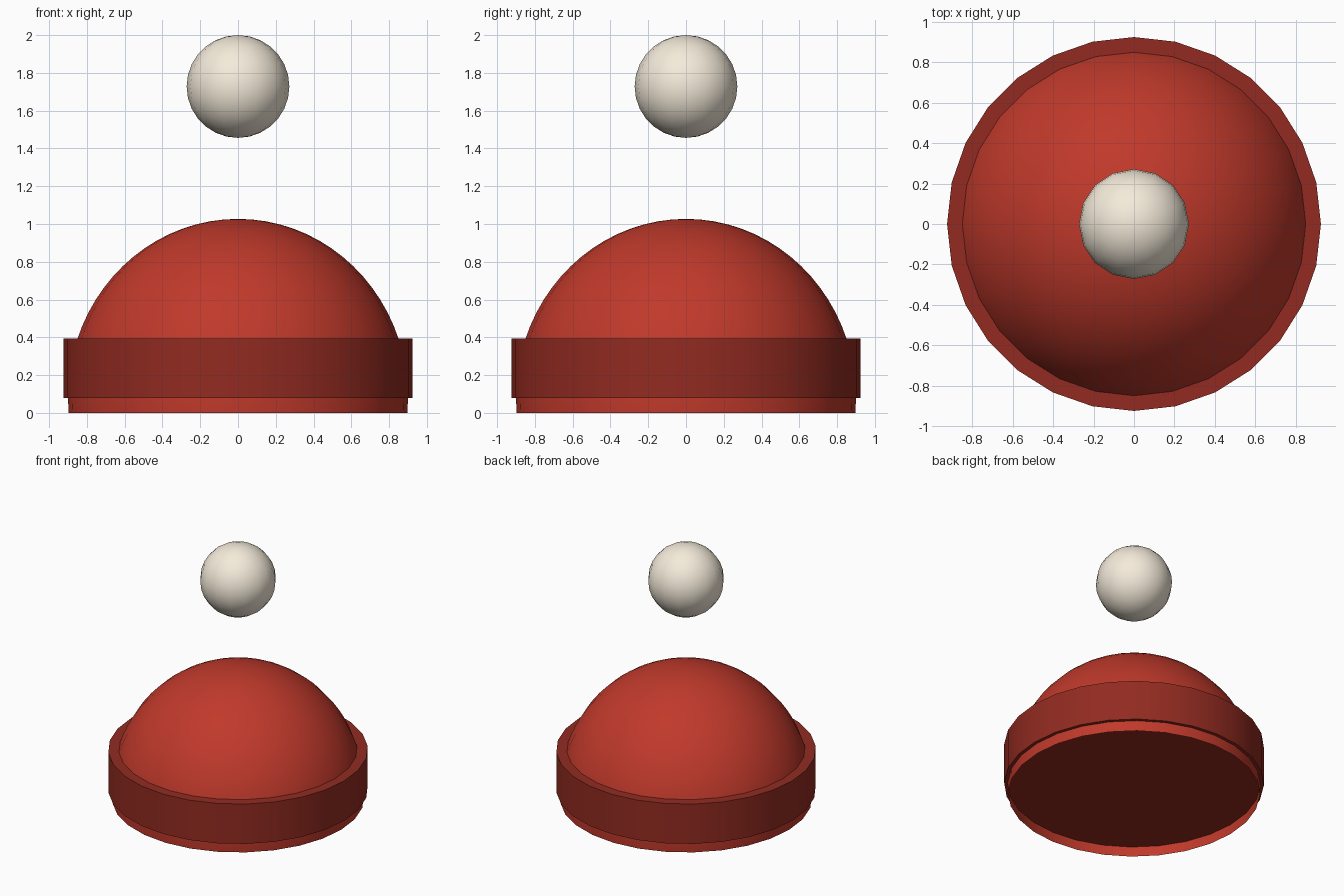
import bpy, bmesh
from math import sin, cos, pi, acos, radians

if "Cube" in bpy.data.objects:
    bpy.data.objects.remove(bpy.data.objects["Cube"])


def material(name, rgb):
    m = bpy.data.materials.new(name)
    m.diffuse_color = (*rgb, 1)
    m.use_nodes = True
    m.node_tree.nodes["Principled BSDF"].inputs["Base Color"].default_value = m.diffuse_color
    return m


def finish(name, bm, mat):
    me = bpy.data.meshes.new(name)
    bm.to_mesh(me)
    bm.free()
    ob = bpy.data.objects.new(name, me)
    bpy.context.collection.objects.link(ob)
    me.materials.append(mat)
    bpy.ops.object.select_all(action='DESELECT')
    bpy.context.view_layer.objects.active = ob
    ob.select_set(True)
    bpy.ops.object.shade_smooth_by_angle(angle=radians(35))
    return ob


def ellipsoid(name, r, rz, cz, segs, rings, end, mat):
    """Lathe an ellipse arc from the pole down to polar angle `end`."""
    bm = bmesh.new()
    pole = bm.verts.new((0, 0, cz + rz))
    closed = abs(end - pi) < 1e-6
    rows = []
    for i in range(1, rings + (0 if closed else 1)):
        t = end * i / rings
        rows.append([bm.verts.new((r * sin(t) * cos(2 * pi * k / segs),
                                   r * sin(t) * sin(2 * pi * k / segs),
                                   cz + rz * cos(t))) for k in range(segs)])
    bottom = bm.verts.new((0, 0, cz - rz)) if closed else None
    for k in range(segs):
        n = (k + 1) % segs
        bm.faces.new((pole, rows[0][k], rows[0][n]))
        for a, b in zip(rows, rows[1:]):
            bm.faces.new((a[k], b[k], b[n], a[n]))
        if closed:
            bm.faces.new((rows[-1][n], rows[-1][k], bottom))
    return finish(name, bm, mat)


red = material("red_knit", (0.527, 0.041, 0.024))
dark_red = material("dark_red_knit", (0.287, 0.024, 0.015))
cream = material("cream_wool", (0.91, 0.83, 0.70))

# Hat dome: open shell, cut slightly below its widest point at z = 0
ellipsoid("hat_dome", 0.90, 0.945, 0.082, 28, 20, acos(-0.082 / 0.945), red)

# Folded brim: closed cylinder, its underside closes the hat
bm = bmesh.new()
rings = [[bm.verts.new((0.925 * cos(2 * pi * k / 28), 0.925 * sin(2 * pi * k / 28), z))
          for k in range(28)] for z in (0.08, 0.393)]
for k in range(28):
    n = (k + 1) % 28
    bm.faces.new((rings[0][k], rings[0][n], rings[1][n], rings[1][k]))
bm.faces.new(rings[1])
bm.faces.new(rings[0][::-1])
finish("brim_band", bm, dark_red)

# Pompom floating above the dome
ellipsoid("pompom", 0.272, 0.272, 1.728, 16, 14, pi, cream)
